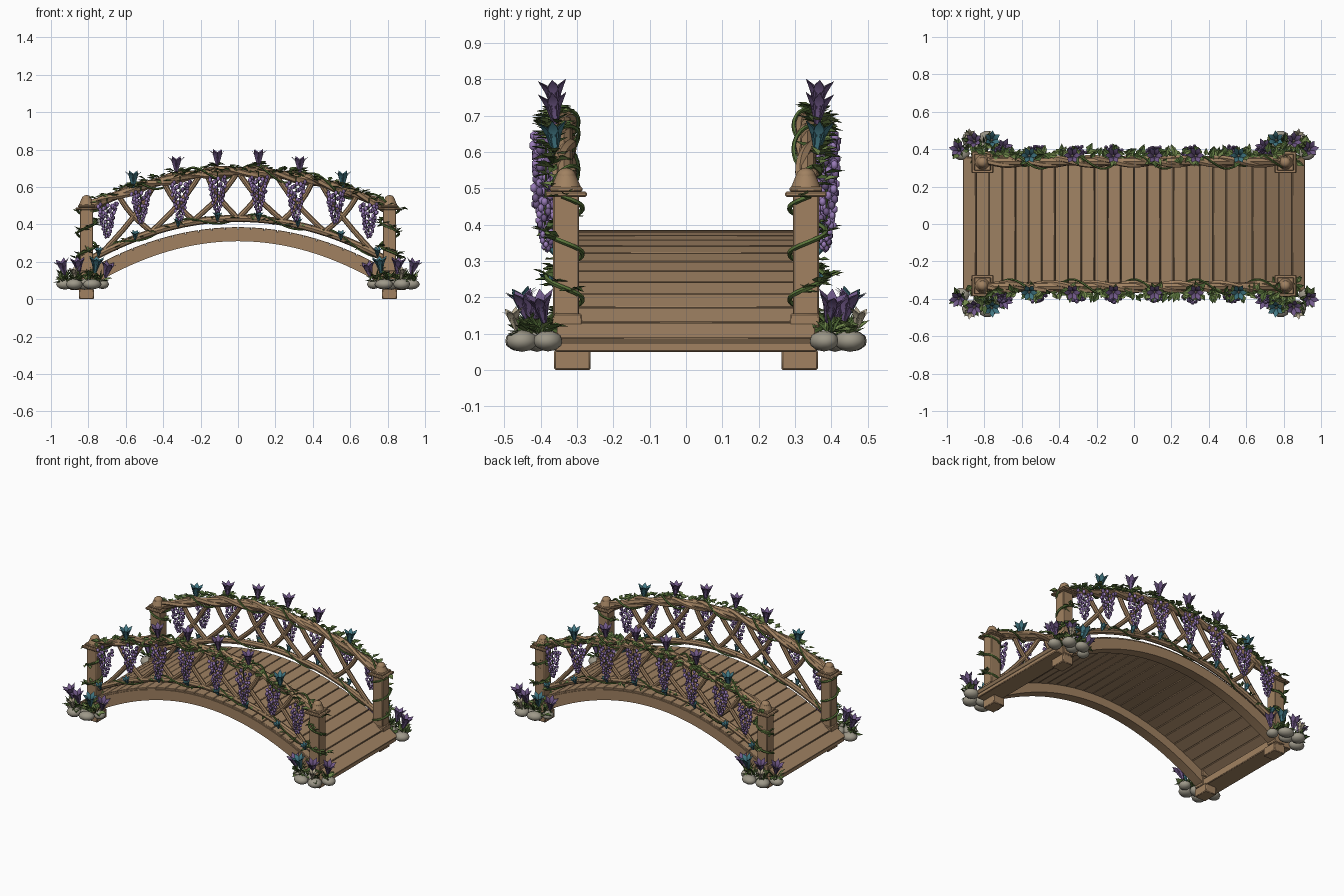
import bpy, bmesh, math, random
from mathutils import Vector, Matrix

if "Cube" in bpy.data.objects:
    bpy.data.objects.remove(bpy.data.objects["Cube"])

random.seed(4)
COLOURS = {
    "wood": (.355, .222, .12), "plank": (.355, .226, .126), "leaf": (.075, .135, .034),
    "light leaf": (.165, .245, .07), "vine": (.10, .175, .042), "purple": (.165, .10, .25),
    "lilac": (.32, .20, .48), "teal": (.055, .19, .235), "stone": (.34, .315, .25),
    "cream": (.47, .41, .29)}
MATS = {}
for n, c in COLOURS.items():
    MATS[n] = bpy.data.materials.new(n)
    MATS[n].diffuse_color = (*c, 1)
PARTS = {}


def part(name, colour):
    """bmesh collecting one named part in one colour"""
    if name not in PARTS:
        PARTS[name] = (bmesh.new(), colour)
    return PARTS[name][0]


def box(bm, size, loc, rot=None, bevel=.004):
    m = Matrix.Translation(loc) @ (rot or Matrix()) @ Matrix.Diagonal((*size, 1))
    vs = bmesh.ops.create_cube(bm, size=1, matrix=m)["verts"]
    es = list({e for v in vs for e in v.link_edges})
    bmesh.ops.bevel(bm, geom=es, offset=bevel, segments=1, affect='EDGES')


def tube(bm, pts, r, n=8):
    pts = [Vector(p) for p in pts]
    side, rings = Vector((0.12, 1, 0.07)), []
    for i, p in enumerate(pts):
        t = (pts[min(i + 1, len(pts) - 1)] - pts[max(i - 1, 0)]).normalized()
        side = (side - t * side.dot(t)).normalized()
        up = t.cross(side)
        rings.append([bm.verts.new(p + r * (math.cos(a) * side + math.sin(a) * up))
                      for a in (2 * math.pi * k / n for k in range(n))])
    for a, b in zip(rings, rings[1:]):
        for k in range(n):
            bm.faces.new((a[k], a[(k + 1) % n], b[(k + 1) % n], b[k]))
    bm.faces.new(rings[0][::-1])
    bm.faces.new(rings[-1])


def ball(bm, loc, scale, sub=1, spin=0):
    m = Matrix.Translation(loc) @ Matrix.Rotation(spin, 4, 'Z') @ Matrix.Diagonal((*scale, 1))
    bmesh.ops.create_icosphere(bm, subdivisions=sub, radius=1, matrix=m)


def aim(loc, d, spin=0):
    return (Matrix.Translation(loc) @ Vector(d).to_track_quat('Z', 'Y').to_matrix().to_4x4()
            @ Matrix.Rotation(spin, 4, 'Z'))


def leaf(bm, loc, d, length, width):
    """folded leaf with its face turned upward"""
    m = aim(loc, d, random.uniform(-.4, .4))
    if (m.to_3x3() @ Vector((0, 1, 0))).z < 0:
        m = m @ Matrix.Rotation(math.pi, 4, 'Z')
    b, l, c, r, t = [bm.verts.new(m @ Vector(p)) for p in (
        (0, 0, 0), (-width / 2, .005, length * .45), (0, -.002, length * .5),
        (width / 2, .005, length * .45), (0, -.003, length))]
    for f in ((b, l, c), (b, c, r), (l, t, c), (c, t, r)):
        bm.faces.new(f)


def leaves(loc, count, spread, length, rise=(-.2, .6), out=0):
    for i in range(count):
        a = random.uniform(0, 2 * math.pi)
        d = Vector((math.cos(a), math.sin(a) + out, random.uniform(*rise)))
        p = Vector(loc) + Vector([random.uniform(-spread, spread) for _ in "xyz"])
        kind = "light leaf" if i % 2 else "leaf"
        k = length * random.uniform(.75, 1.15)
        leaf(part(kind.replace("light ", "pale_") + "_foliage", kind), p, d, k, k * .58)


def flower(loc, d, size, colour):
    """bell of six pointed, outward-curling petals with a pale centre"""
    bm = part(colour + "_blossoms", colour)
    for k in range(6):
        m = aim(loc, d, k * math.pi / 3) @ Matrix.Scale(size, 4)
        for lift in (0, .04):  # outer and inner petal surfaces
            rows = []
            for r, z, w in ((.06, 0, .05), (.14, .30, .11), (.20, .58, .17), (.33, .80, .15)):
                rows.append([bm.verts.new(m @ Vector((r - lift, s * w, z + lift)))
                             for s in (-1, 1)])
            tip = bm.verts.new(m @ Vector((.53, 0, 1 + lift * .3)))
            fs = [(a[0], a[1], b[1], b[0]) for a, b in zip(rows, rows[1:])]
            fs.append((*rows[-1], tip))
            for f in fs:
                bm.faces.new(f[::-1] if lift else f)
    ball(part("blossom_centres", "cream"), Vector(loc) + Vector(d).normalized() * size * .55,
         [size * .09] * 3)


def deck_z(x): return .385 - .357 * x * x
def rail_z(x): return .682 - .30 * x * x
def low_z(x): return .432 - .35 * x * x


def span(a, b, n): return [a + (b - a) * i / n for i in range(n + 1)]


# Deck planks following the arch
N, W = 26, 1.82 / 26
for i in range(N):
    x = -.91 + W * (i + .5)
    ang = math.atan(.714 * x)
    box(part("deck_planks", "plank"), (W / math.cos(ang) * .96, .71, .022),
        (x, 0, deck_z(x) - .011), Matrix.Rotation(ang, 4, 'Y'), .002)

# Arched side beams
for s in (-1, 1):
    bm, rows = part("arch_beams", "wood"), []
    for x in span(-.84, .84, 32):
        top, bot = deck_z(x) - .011, max(.31 - .39 * x * x, .05)
        rows.append([bm.verts.new((x, s * y, z)) for y, z in
                     ((.298, bot), (.362, bot), (.362, top), (.298, top))])
    for a, b in zip(rows, rows[1:]):
        for k in range(4):
            bm.faces.new((a[k], a[(k + 1) % 4], b[(k + 1) % 4], b[k]))
    bm.faces.new(rows[0])
    bm.faces.new(rows[-1])

for sx in (-1, 1):
    # End sill across the bridge
    box(part("end_sills", "wood"), (.12, .722, .05), (sx * .84, 0, .075))
    for sy in (-1, 1):
        # Foot, post, collar, cap and knob
        px, py = sx * .81, sy * .33
        bm = part("posts", "wood")
        box(bm, (.08, .10, .055), (px, sy * .313, .0275))
        box(bm, (.072, .072, .42), (px, py, .27))
        box(bm, (.09, .082, .04), (px, sy * .327, .135))
        box(bm, (.115, .115, .014), (px, py, .484))
        box(bm, (.09, .09, .014), (px, py, .498))
        bmesh.ops.create_cone(bm, cap_ends=True, segments=12, radius1=.040, radius2=.028,
                              depth=.03, matrix=Matrix.Translation((px, py, .52)))
        ball(bm, (px, py, .533), (.028, .028, .024), 2)

# Railings
for s in (-1, 1):
    y = s * .335
    bm = part("handrails", "wood")
    xs = span(-.79, .79, 96)
    tube(bm, [(x, y, rail_z(x)) for x in xs], .023)
    for ph in (0, math.pi):  # twisted branches round the rail
        tube(bm, [(x, y + .019 * math.cos(14 * x + ph), rail_z(x) + .019 * math.sin(14 * x + ph))
                  for x in xs], .016, 6)
    tube(part("lower_rails", "wood"), [(x, y, low_z(x)) for x in span(-.79, .79, 32)], .019)
    # Lattice branches, bottom x to top x
    for sx in (-1, 1):
        for i, (a, b) in enumerate(((.73, .44), (.46, .64), (.47, .20), (.23, .40), (.25, .0),
                                    (0, .17))):
            p, q = Vector((sx * a, y, low_z(a))), Vector((sx * b, y, rail_z(b)))
            bow = .022 if i % 2 else -.022
            tube(part("lattice_branches", "wood"),
                 [p.lerp(q, t) + Vector((sx * bow, 0, 0)) * math.sin(math.pi * t)
                  for t in span(0, 1, 6)], .0145)
    # Climbing vines on both rails and posts
    bm = part("vines", "vine")
    tube(bm, [(x, y + .039 * math.cos(19 * x), rail_z(x) + .039 * math.sin(19 * x))
              for x in xs], .006, 5)
    tube(bm, [(x, y + .025 * math.cos(16 * x), low_z(x) + .025 * math.sin(16 * x))
              for x in xs], .005, 5)
    for sx in (-1, 1):
        coil = lambda t: (sx * (.81 + .05 * math.cos(t)), y + s * .05 * math.sin(t), .10 + .02 * t)
        tube(bm, [coil(t) for t in span(0, 19, 90)], .007, 5)
        for t in span(1, 19, 18):
            if math.sin(t) > -.5:
                leaves(coil(t), 3, .008, .048, out=s * .3)

    # Foliage along the rails
    for x in span(-.79, .79, 36):
        leaves((x, y + s * .03, rail_z(x) + .012), 4, .014, .056, out=s * .35)
    for x in span(-.74, .74, 20):
        leaves((x, y + s * .02, low_z(x)), 2, .012, .042, out=s * .6)

    for sx in (-1, 1):
        # Upright blossoms on the handrail
        for x, col in ((.11, "purple"), (.33, "purple"), (.56, "teal")):
            z = rail_z(x) + .036 - .08 * x * x
            flower((sx * x, s * .36, z), (0, s * .1, 1), .085, col)
            leaves((sx * x, s * .36, z), 6, .008, .058, (.0, .5))
        # Small blossoms on the lower rail
        for x in (.11, .32, .55, .745):
            flower((sx * x, s * .362, low_z(x) - .01), (0, s * .45, 1), .05, "teal")
        # Hanging flower clusters, tapering downward
        for x, length in ((.11, .19), (.31, .21), (.52, .17), (.70, .18)):
            z0 = rail_z(x) - .025
            tube(bm, [(sx * x, s * .385, z0 + .03), (sx * x, s * .39, z0 - length)], .003, 4)
            for i in range(52):
                t = (i + .5) / 52
                a, r = i * 2.4, .046 * (1 - t) ** .6 * random.uniform(.7, 1.1) + .004
                col = "purple" if i % 5 < 2 else "lilac"
                k = .0115 - .004 * t
                ball(part("hanging_" + col + "_petals", col),
                     (sx * x + r * math.cos(a), s * .383 + .75 * r * math.sin(a), z0 - length * t),
                     (k, k, k * 1.25))

        # Stones round each post foot
        for x, yy, a, b, c in ((.925, .38, .048, .040, .029), (.875, .452, .046, .044, .030),
                               (.78, .458, .050, .040, .028), (.725, .40, .036, .038, .026),
                               (.82, .41, .045, .035, .030)):
            ball(part("stones", "stone"), (sx * x, s * yy, .08), (a, b, c), 2, sx * s * .3)
        # Planting among the stones
        for x, yy in ((.93, .40), (.87, .44), (.80, .43), (.74, .42)):
            leaves((sx * x, s * yy, .105), 9, .018, .06, (0, .9))
            for i in range(4):
                a = random.uniform(0, 6.28)
                leaf(part("grass_blades", "leaf"), (sx * x, s * yy, .09),
                     (.6 * math.cos(a), .6 * math.sin(a), 1), .085, .012)
        for x, yy, z, col in ((.925, .39, .13, "purple"), (.85, .435, .135, "purple"),
                              (.765, .44, .14, "teal"), (.71, .40, .115, "purple"),
                              (.87, .468, .11, "cream")):
            tube(bm, [(sx * (x - .01), s * yy, .08), (sx * x, s * yy, z + .01)], .004, 5)
            flower((sx * x, s * yy, z), (sx * (x - .81) * 2.5, s * .2, 1),
                   .06 if col == "cream" else .085, col)

# Turn the collected parts into objects
for name, (bm, colour) in PARTS.items():
    if not any(k in name for k in ("foliage", "blades", "blossoms")):
        bmesh.ops.recalc_face_normals(bm, faces=bm.faces)
    me = bpy.data.meshes.new(name)
    bm.to_mesh(me)
    bm.free()
    me.materials.append(MATS[colour])
    ob = bpy.data.objects.new(name, me)
    bpy.context.collection.objects.link(ob)
    ob.select_set(True)
    bpy.context.view_layer.objects.active = ob
bpy.ops.object.shade_smooth_by_angle(angle=math.radians(40))

for m in bpy.data.materials:
    if m.users and not m.is_grease_pencil:
        m.use_nodes = True
        m.node_tree.nodes["Principled BSDF"].inputs["Base Color"].default_value = m.diffuse_color
